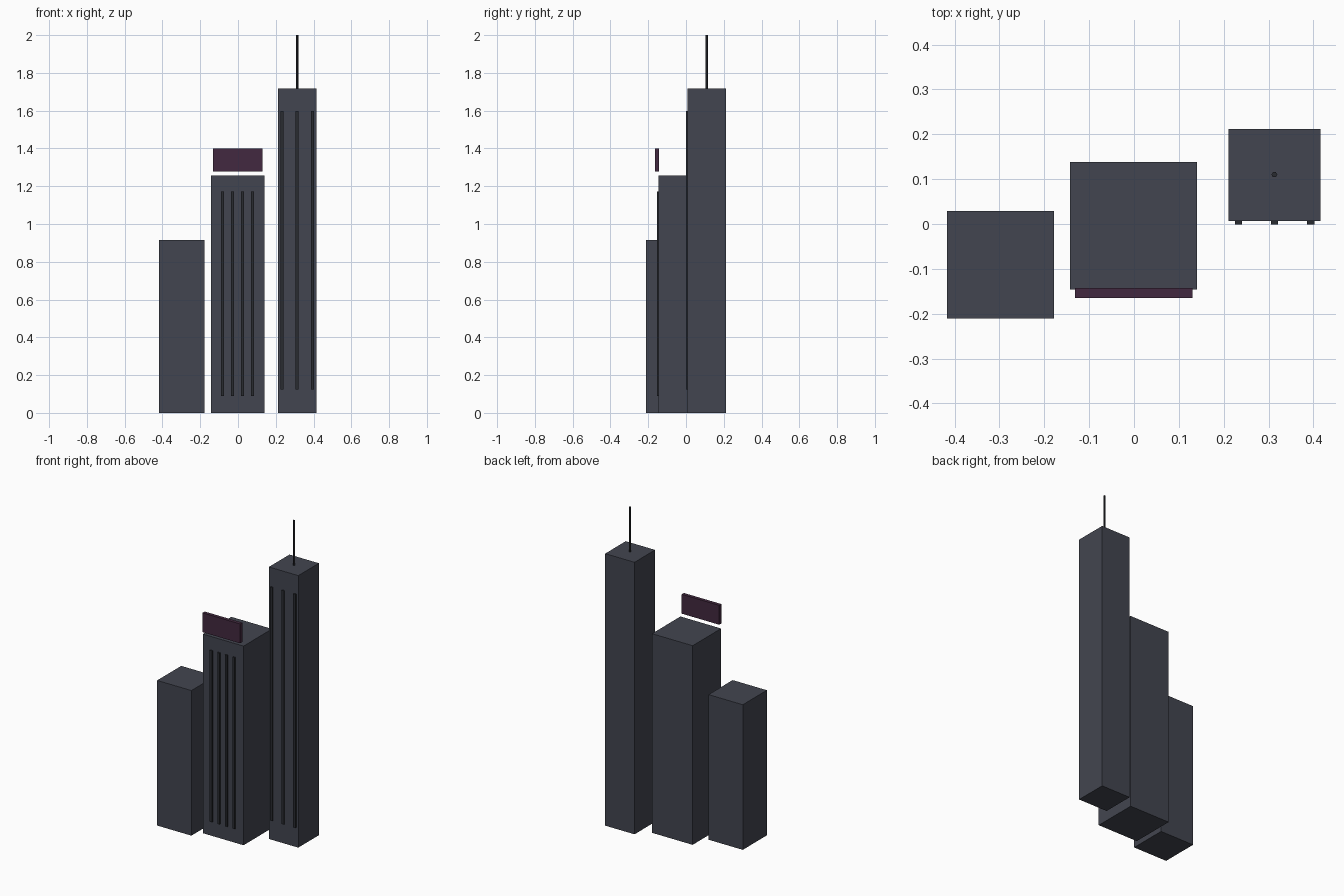
import bpy

if "Cube" in bpy.data.objects:
    bpy.data.objects.remove(bpy.data.objects["Cube"])


def material(name, color):
    m = bpy.data.materials.new(name)
    m.diffuse_color = (*color, 1)
    m.use_nodes = True
    m.node_tree.nodes["Principled BSDF"].inputs["Base Color"].default_value = m.diffuse_color
    return m


SLATE = material("slate", (0.055, 0.06, 0.08))
DARK = material("dark_trim", (0.022, 0.024, 0.03))
PLUM = material("plum", (0.055, 0.022, 0.05))


def box(name, x, y, z, mat):
    """Box from (min, max) ranges on each axis."""
    bpy.ops.mesh.primitive_cube_add(
        size=1, location=[(a + b) / 2 for a, b in (x, y, z)])
    ob = bpy.context.object
    ob.name = name
    ob.scale = [b - a for a, b in (x, y, z)]
    bpy.ops.object.transform_apply(location=False, rotation=False, scale=True)
    ob.data.materials.append(mat)
    return ob


def front_strips(name, xs, face_y, z):
    """Thin vertical strips standing proud of a tower's front face."""
    for i, x in enumerate(xs):
        box(f"{name}_{i + 1}", (x - 0.008, x + 0.008),
            (face_y - 0.008, face_y + 0.004), z, DARK)


# Towers
box("left_tower", (-0.417, -0.178), (-0.211, 0.029), (0, 0.916), SLATE)
box("middle_tower", (-0.143, 0.141), (-0.146, 0.138), (0, 1.257), SLATE)
box("right_tower", (0.211, 0.416), (0.007, 0.212), (0, 1.717), SLATE)

# Front strips
front_strips("middle_strip", [-0.082 + 0.053 * i for i in range(4)],
             -0.146, (0.09, 1.172))
front_strips("right_strip", [0.233 + 0.0805 * i for i in range(3)],
             0.007, (0.123, 1.598))

# Sign board floating above the middle tower's front edge
box("sign_board", (-0.132, 0.13), (-0.165, -0.143), (1.279, 1.401), PLUM)

# Rooftop mast
bpy.ops.mesh.primitive_cylinder_add(
    vertices=6, radius=0.0065, depth=0.288,
    location=(0.313, 0.11, 1.856), rotation=(0, 0, 0.5235988))
mast = bpy.context.object
mast.name = "mast"
mast.data.materials.append(DARK)
